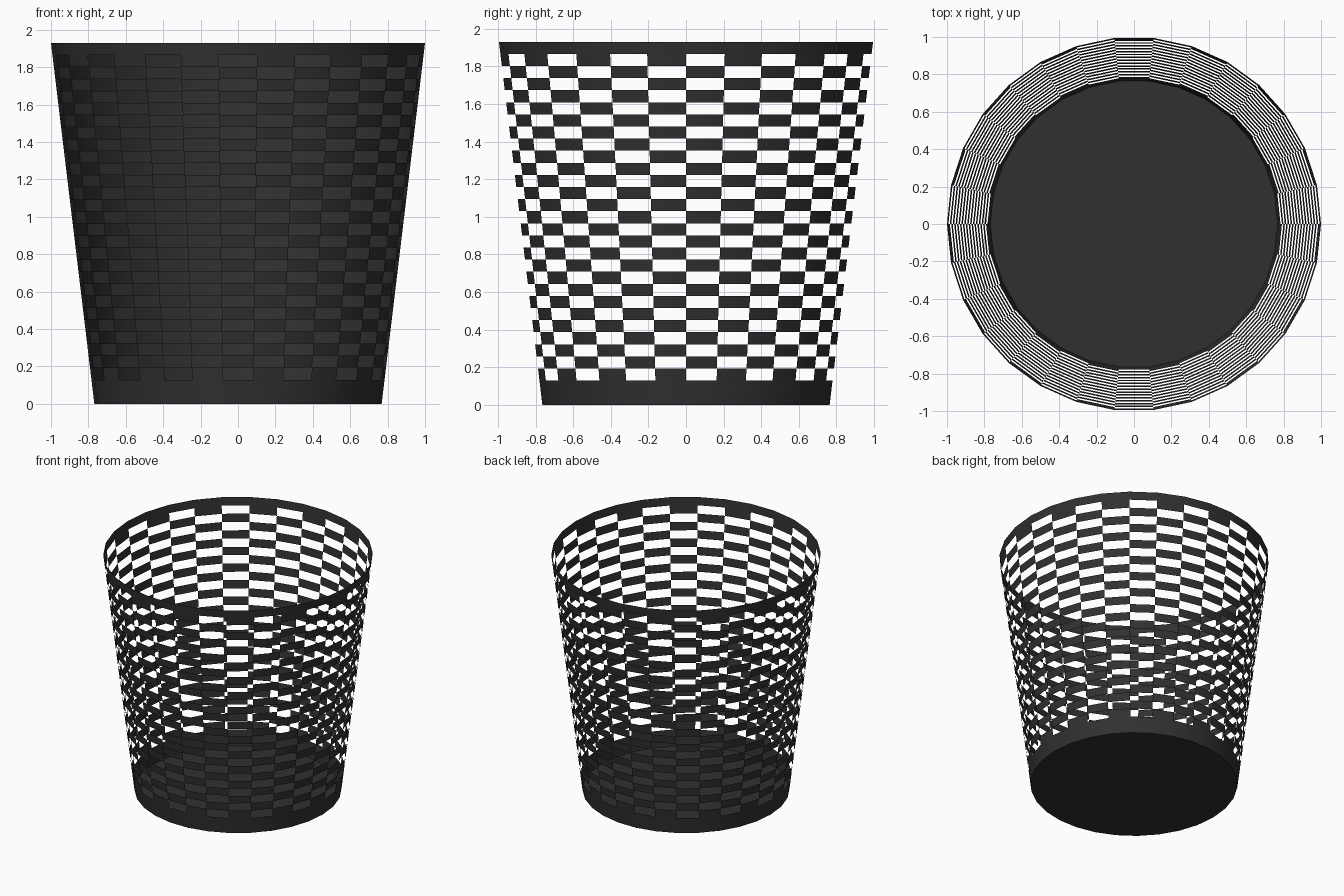
import bpy, bmesh, math

if "Cube" in bpy.data.objects:
    bpy.data.objects.remove(bpy.data.objects["Cube"])

SIDES, ROWS = 30, 30
HEIGHT, R_BOTTOM, R_TOP = 1.93, 0.768, 1.0

mat = bpy.data.materials.new("black_metal")
mat.diffuse_color = (0.03, 0.03, 0.03, 1)
mat.use_nodes = True
mat.node_tree.nodes["Principled BSDF"].inputs["Base Color"].default_value = mat.diffuse_color


def finish(bm, name):
    mesh = bpy.data.meshes.new(name)
    bm.to_mesh(mesh)
    bm.free()
    mesh.materials.append(mat)
    obj = bpy.data.objects.new(name, mesh)
    bpy.context.collection.objects.link(obj)
    return obj


def ring(bm, radius, z):
    return [bm.verts.new((radius * math.cos(2 * math.pi * i / SIDES),
                          radius * math.sin(2 * math.pi * i / SIDES), z))
            for i in range(SIDES)]


# Tapered sheet wall: solid bottom band (2 rows), checkerboard holes, solid rim (1 row)
bm = bmesh.new()
rings = [ring(bm, R_BOTTOM + (R_TOP - R_BOTTOM) * r / ROWS, HEIGHT * r / ROWS)
         for r in range(ROWS + 1)]
for r in range(ROWS):
    for c in range(SIDES):
        is_hole = 2 <= r < ROWS - 1 and (r + c) % 2 == 0
        if not is_hole:
            d = (c + 1) % SIDES
            bm.faces.new((rings[r][c], rings[r][d], rings[r + 1][d], rings[r + 1][c]))
wall = finish(bm, "basket_wall")
bpy.context.view_layer.objects.active = wall
wall.select_set(True)
bpy.ops.object.shade_smooth_by_angle(angle=math.radians(30))

# Flat floor disc
bm = bmesh.new()
bm.faces.new(reversed(ring(bm, R_BOTTOM, 0)))
finish(bm, "basket_floor")
